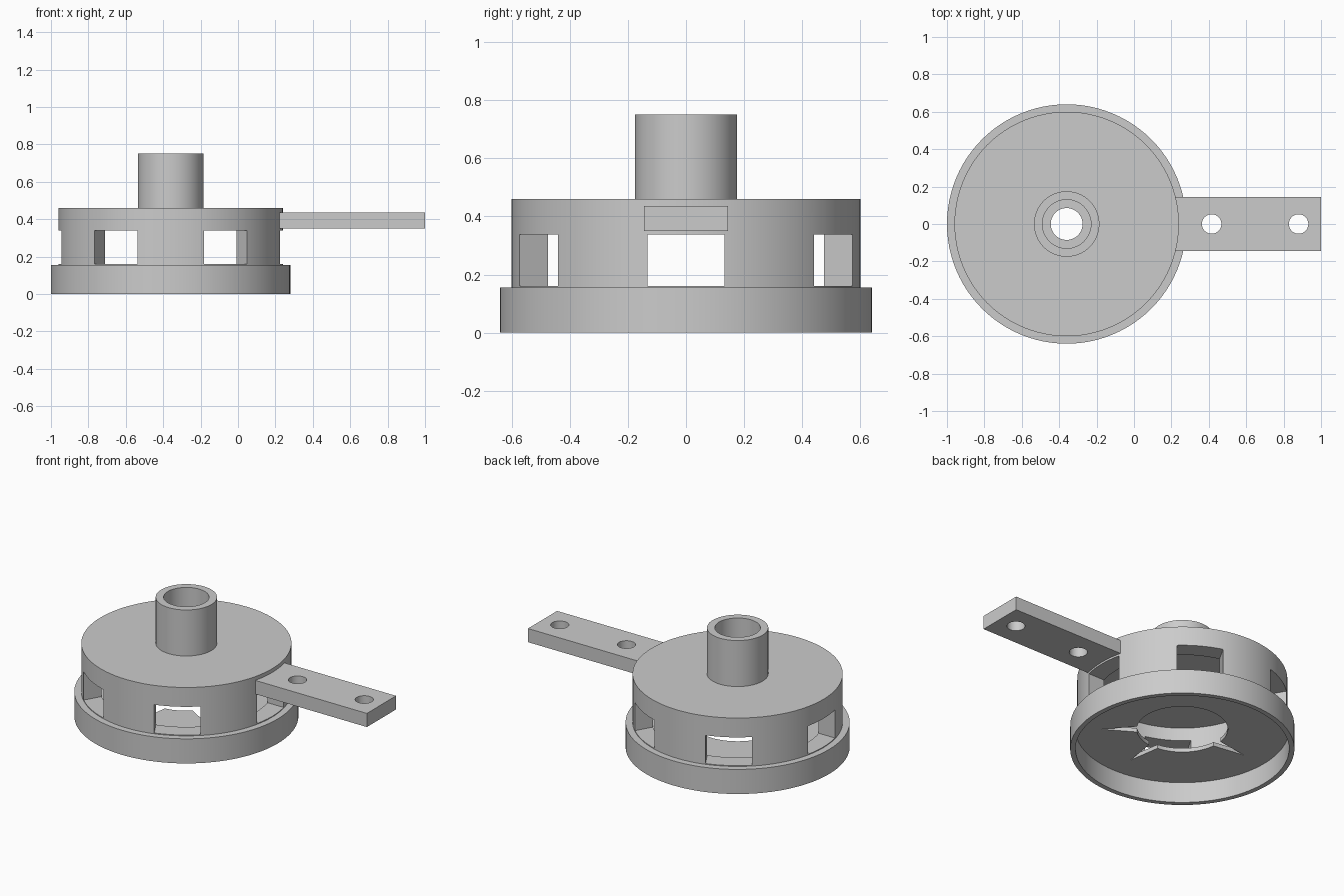
import bpy, bmesh, math
from mathutils import Matrix, Vector

cube = bpy.data.objects.get("Cube")
if cube:
    bpy.data.objects.remove(cube, do_unlink=True)

AXIS = Matrix.Translation((-0.36, 0, 0))   # centre line of the round parts
SIDES = 96

grey = bpy.data.materials.new("plain grey")
grey.use_nodes = True
colour = (0.6, 0.6, 0.6, 1)
grey.diffuse_color = colour
grey.node_tree.nodes["Principled BSDF"].inputs["Base Color"].default_value = colour


def finish(name, bm):
    bmesh.ops.recalc_face_normals(bm, faces=bm.faces)
    mesh = bpy.data.meshes.new(name)
    bm.to_mesh(mesh)
    bm.free()
    mesh.materials.append(grey)
    obj = bpy.data.objects.new(name, mesh)
    bpy.context.collection.objects.link(obj)
    return obj


def lathe(name, profile):
    """Spin a closed (radius, height) section about the centre line."""
    bm = bmesh.new()
    rings = []
    for i in range(SIDES):
        a = math.tau * i / SIDES
        rings.append([bm.verts.new((r * math.cos(a), r * math.sin(a), z)) for r, z in profile])
    n = len(profile)
    for i in range(SIDES):
        p, q = rings[i], rings[(i + 1) % SIDES]
        for j in range(n):
            k = (j + 1) % n
            bm.faces.new((p[j], q[j], q[k], p[k]))
    bm.transform(AXIS)
    return finish(name, bm)


def add_prism(bm, outline, z0, z1, matrix):
    """Extrude a flat outline from z0 to z1."""
    face = bm.faces.new([bm.verts.new(matrix @ Vector((x, y, z0))) for x, y in outline])
    new = bmesh.ops.extrude_face_region(bm, geom=[face])["geom"]
    verts = [v for v in new if isinstance(v, bmesh.types.BMVert)]
    bmesh.ops.translate(bm, verts=verts, vec=(0, 0, z1 - z0))


def rect(x0, x1, half):
    return [(x0, -half), (x1, -half), (x1, half), (x0, half)]


def cut(obj, bm):
    """Subtract the cutter mesh and keep the result."""
    cutter = finish("cutter", bm)
    cutter.hide_render = True
    mod = obj.modifiers.new("cut", 'BOOLEAN')
    mod.operation, mod.solver, mod.object = 'DIFFERENCE', 'EXACT', cutter
    bpy.context.view_layer.objects.active = obj
    bpy.ops.object.modifier_apply(modifier=mod.name)
    bpy.data.objects.remove(cutter, do_unlink=True)


# Base: skirt with a thin floor and a central opening
base = lathe("base_ring", [(0.61, 0), (0.64, 0), (0.64, 0.155), (0.26, 0.155),
                           (0.26, 0.13), (0.61, 0.13)])
slots = bmesh.new()
for angle in (180, 270, 320):
    turn = AXIS @ Matrix.Rotation(math.radians(angle), 4, 'Z')
    add_prism(slots, [(0.2, -0.04), (0.46, 0), (0.2, 0.04)], 0.1, 0.2, turn)
cut(base, slots)

# Drum: thick wall and roof, six square windows
drum = lathe("drum", [(0.49, 0.155), (0.6, 0.155), (0.6, 0.46), (0.085, 0.46),
                      (0.085, 0.42), (0.49, 0.42)])
windows = bmesh.new()
for i in range(6):
    turn = AXIS @ Matrix.Rotation(math.tau * i / 6, 4, 'Z')
    add_prism(windows, rect(0.4, 0.7, 0.133), 0.16, 0.338, turn)
cut(drum, windows)

# Neck: open tube on the roof
neck = lathe("neck_tube", [(0.13, 0.46), (0.175, 0.46), (0.175, 0.75), (0.13, 0.75)])

# Arm: flat bar with two bolt holes
bm = bmesh.new()
add_prism(bm, rect(0.15, 1, 0.145), 0.35, 0.436, Matrix())
arm = finish("mounting_arm", bm)
holes = bmesh.new()
for x in (0.415, 0.88):
    circle = [(x + 0.052 * math.cos(math.tau * i / 48), 0.052 * math.sin(math.tau * i / 48))
              for i in range(48)]
    add_prism(holes, circle, 0.3, 0.5, Matrix())
cut(arm, holes)

# Smooth the round walls, keep the edges crisp
bpy.ops.object.select_all(action='DESELECT')
for obj in (base, drum, neck, arm):
    obj.select_set(True)
bpy.context.view_layer.objects.active = base
bpy.ops.object.shade_smooth_by_angle(angle=math.radians(30))
